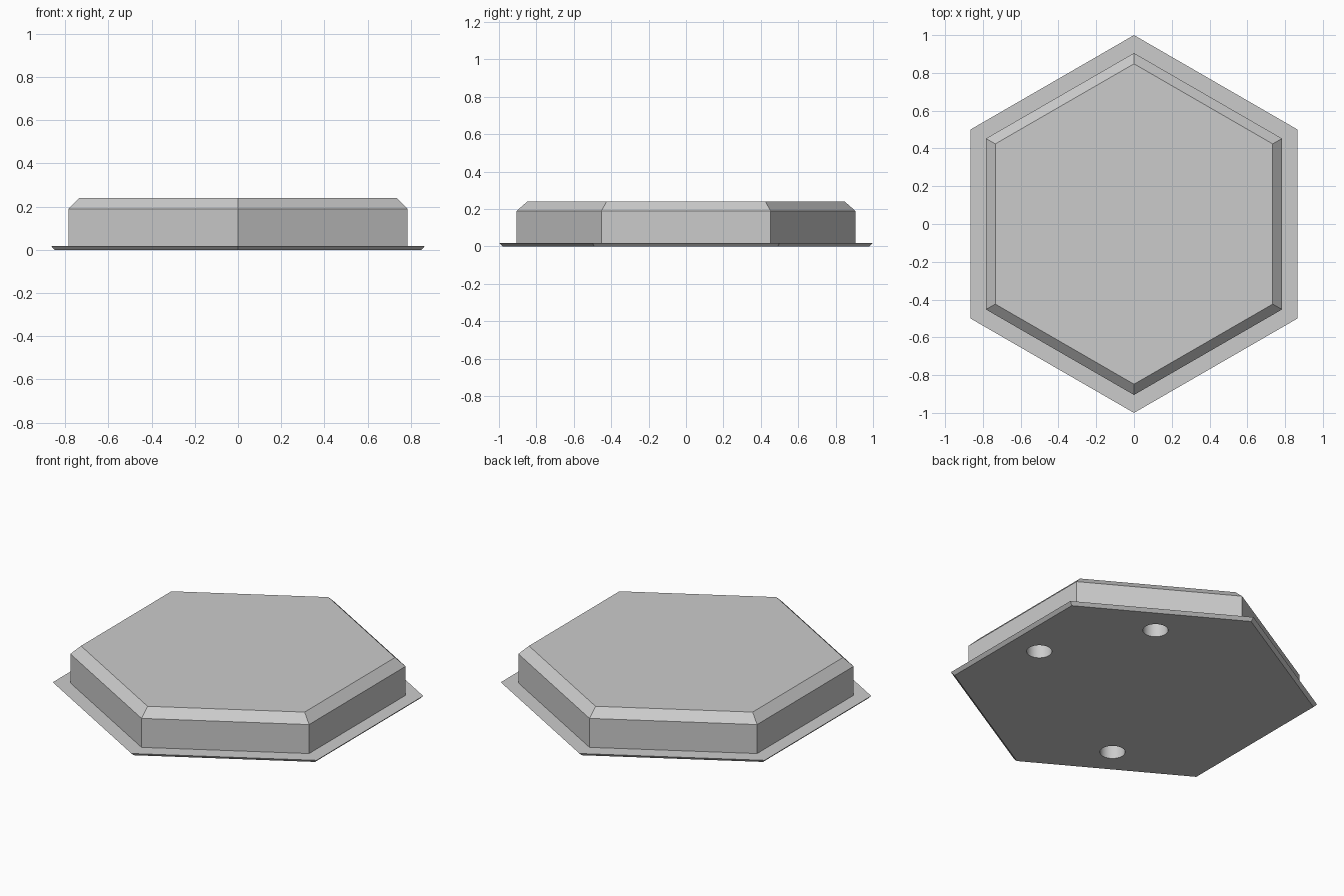
import bpy
import bmesh
from math import cos, sin, radians

cube = bpy.data.objects.get("Cube")
if cube:
    bpy.data.objects.remove(cube, do_unlink=True)

grey = bpy.data.materials.new("plain grey")
grey.use_nodes = True
colour = (0.6, 0.6, 0.6, 1)
grey.diffuse_color = colour
grey.node_tree.nodes["Principled BSDF"].inputs["Base Color"].default_value = colour


def prism(name, profile, sides, centre=(0, 0), start=0):
    """Closed solid through rings of (radius, height)."""
    bm = bmesh.new()
    rings = []
    for r, z in profile:
        angles = [radians(start + 360 * i / sides) for i in range(sides)]
        rings.append([bm.verts.new((centre[0] + r * cos(a), centre[1] + r * sin(a), z))
                      for a in angles])
    for low, high in zip(rings, rings[1:]):
        for i in range(sides):
            j = (i + 1) % sides
            bm.faces.new((low[i], low[j], high[j], high[i]))
    bm.faces.new(rings[0][::-1])
    bm.faces.new(rings[-1])
    bmesh.ops.recalc_face_normals(bm, faces=bm.faces)
    mesh = bpy.data.meshes.new(name)
    bm.to_mesh(mesh)
    bm.free()
    mesh.materials.append(grey)
    obj = bpy.data.objects.new(name, mesh)
    bpy.context.collection.objects.link(obj)
    return obj


# Hexagonal tile: undercut flange, straight wall, bevelled top
tile = prism("hexagonal_tile",
             [(0.98, 0), (1, 0.018), (0.905, 0.018), (0.905, 0.19), (0.848, 0.24)],
             6, start=30)

# Blind round holes in the underside, facing the middles of three sides
bpy.context.view_layer.objects.active = tile
tile.select_set(True)
for angle in (0, 60, 240):
    a = radians(angle)
    cutter = prism("hole_cutter", [(0.068, -0.1), (0.068, 0.12)], 40,
                   (0.665 * cos(a), 0.665 * sin(a)))
    cutter.hide_render = True
    cut = tile.modifiers.new("hole", "BOOLEAN")
    cut.operation = "DIFFERENCE"
    cut.solver = "EXACT"
    cut.object = cutter
    bpy.ops.object.modifier_apply(modifier=cut.name)
    bpy.data.objects.remove(cutter, do_unlink=True)

bpy.ops.object.shade_smooth_by_angle(angle=radians(20))
